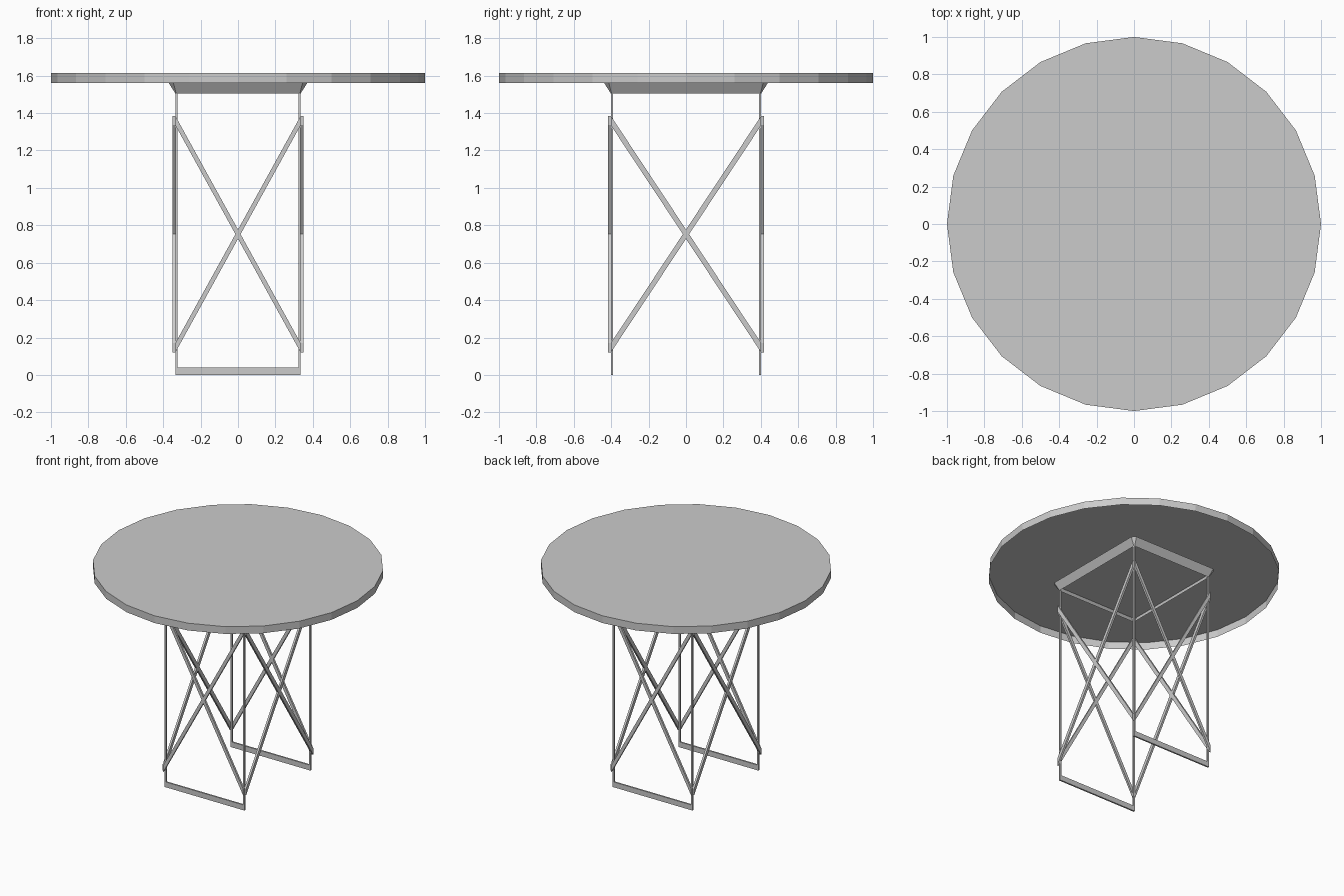
import bpy, bmesh

cube = bpy.data.objects.get("Cube")
if cube:
    bpy.data.objects.remove(cube)

grey = bpy.data.materials.new("plain grey")
grey.use_nodes = True
colour = (0.6, 0.6, 0.6, 1)
grey.diffuse_color = colour
grey.node_tree.nodes["Principled BSDF"].inputs["Base Color"].default_value = colour

HX, HY = 0.335, 0.402      # half width and depth of the leg frame
BAR = 0.012                # thickness of the legs
FLAT = 0.015               # thickness of the braces
TOP_LOW, TOP_HIGH = 1.56, 1.615
APRON_LOW = 1.505


def add_object(name, bm):
    mesh = bpy.data.meshes.new(name)
    bm.to_mesh(mesh)
    bm.free()
    mesh.materials.append(grey)
    obj = bpy.data.objects.new(name, mesh)
    bpy.context.collection.objects.link(obj)
    return obj


def prism(name, outline, offset):
    """Extrude a flat outline along an offset vector."""
    bm = bmesh.new()
    face = bm.faces.new([bm.verts.new(p) for p in outline])
    new = bmesh.ops.extrude_face_region(bm, geom=[face], use_keep_orig=True)["geom"]
    moved = [g for g in new if isinstance(g, bmesh.types.BMVert)]
    bmesh.ops.translate(bm, verts=moved, vec=offset)
    bmesh.ops.recalc_face_normals(bm, faces=bm.faces)
    return add_object(name, bm)


def corner_ring(bm, flare, cut, z):
    """Rectangle with cut corners, counter-clockwise from above."""
    x, y = HX + flare, HY + flare
    points = [(x, cut - y), (x, y - cut), (x - cut, y), (cut - x, y),
              (-x, y - cut), (-x, cut - y), (cut - x, -y), (x - cut, -y)]
    return [bm.verts.new((px, py, z)) for px, py in points]


# Round tabletop: a thin shell with a rim, open underneath
bm = bmesh.new()
bmesh.ops.create_cone(bm, cap_ends=True, segments=24, radius1=1, radius2=1,
                      depth=TOP_HIGH - TOP_LOW)
underside = [f for f in bm.faces if f.normal.z < -0.5]
bmesh.ops.delete(bm, geom=underside, context="FACES_ONLY")
top = add_object("tabletop", bm)
top.location.z = (TOP_LOW + TOP_HIGH) / 2

# Flared apron tray with cut corners, open underneath
bm = bmesh.new()
low = corner_ring(bm, 0, 0.004, APRON_LOW)
high = corner_ring(bm, 0.035, 0.025, TOP_LOW)
for i in range(8):
    j = (i + 1) % 8
    bm.faces.new((low[i], low[j], high[j], high[i]))
bm.faces.new(high)
add_object("apron", bm)

# U-shaped leg frames with a foot bar, front and back
for side, s in (("front", -1), ("back", 1)):
    xi = HX - BAR
    outline = [(-HX, 0), (HX, 0), (HX, APRON_LOW), (xi, APRON_LOW),
               (xi, 0.04), (-xi, 0.04), (-xi, APRON_LOW), (-HX, APRON_LOW)]
    prism(side + "_leg_frame", [(x, s * HY, z) for x, z in outline], (0, -s * BAR, 0))

# Crossed flat braces with upright ends on all four sides
for d, rise in ((1, "rising"), (-1, "falling")):
    strip = [(-d, 0.12), (d, 1.335), (d, 1.385), (-d, 0.17)]
    for side, s in (("front", -1), ("back", 1)):
        prism(f"{side}_{rise}_brace", [(u * HX, s * HY, z) for u, z in strip],
              (0, s * FLAT, 0))
    for side, s in (("right", -1), ("left", 1)):
        prism(f"{side}_{rise}_brace", [(s * HX, u * HY, z) for u, z in strip],
              (s * FLAT, 0, 0))
